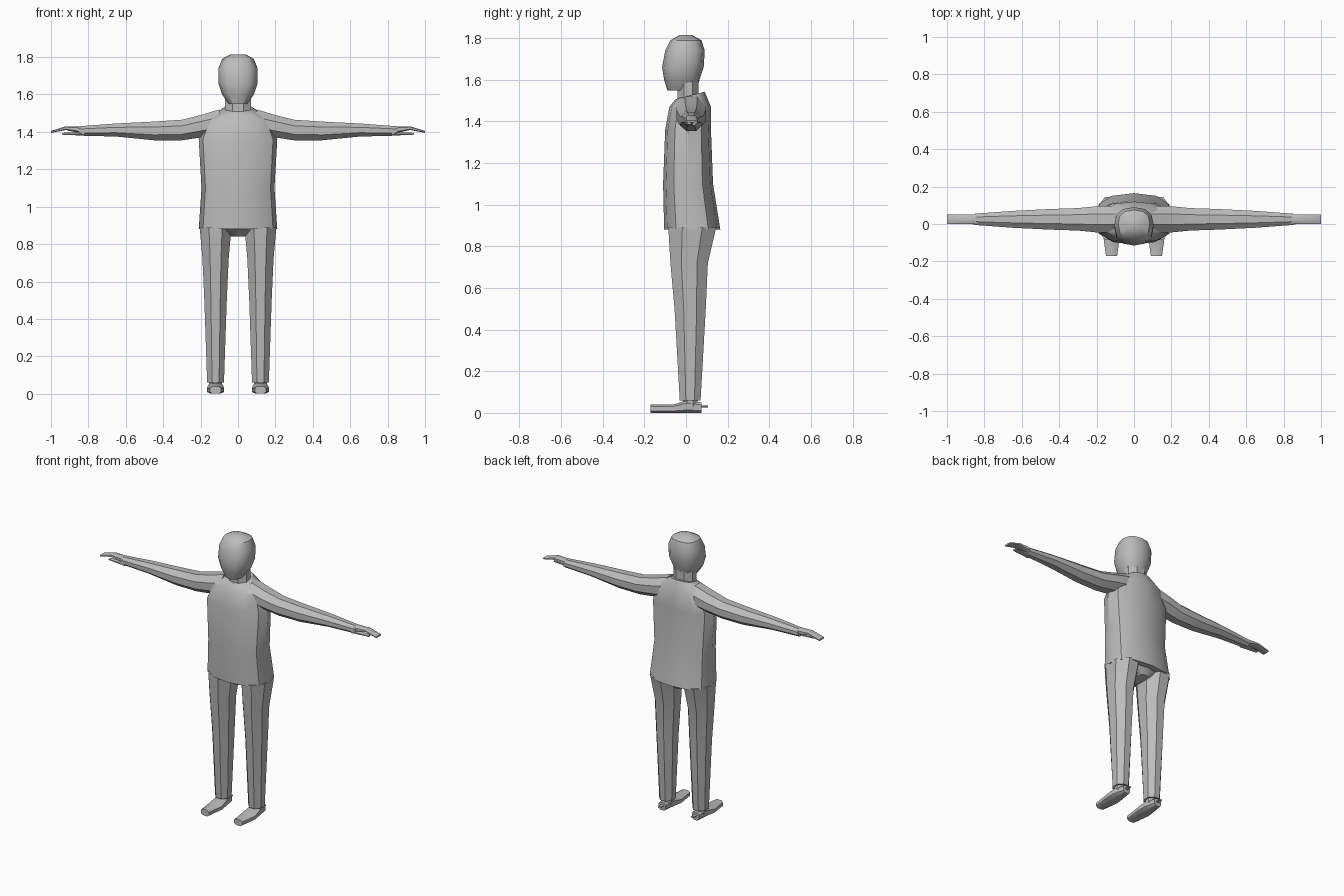
import bpy, bmesh, math

cube = bpy.data.objects.get("Cube")
if cube:
    bpy.data.objects.remove(cube)

grey = bpy.data.materials.new("plain grey")
grey.use_nodes = True
grey.diffuse_color = (0.5, 0.5, 0.5, 1)
grey.node_tree.nodes["Principled BSDF"].inputs["Base Color"].default_value = grey.diffuse_color


def section(sides, turn, power):
    """Rounded polygon that fills the square from -1 to 1."""
    angles = [math.tau * (i + turn) / sides for i in range(sides)]
    widest = max(math.cos(angle) for angle in angles)

    def swell(value):
        return math.copysign(abs(value / widest) ** power, value)

    return [(swell(math.cos(angle)), swell(math.sin(angle))) for angle in angles]


rounded = section(12, 0, 0.8)
octagon = section(8, 0.5, 1)
boxy = section(8, 0.5, 0.7)

# How a position along each axis and its two cross directions become x, y, z
place = {
    "X": lambda along, across, other: (along, across, other),
    "Y": lambda along, across, other: (across, along, other),
    "Z": lambda along, across, other: (across, other, along),
}


def loft(name, axis, outline, rings, middle=0, lean=0, paired=False):
    """Skin rings of (position, half width, depth centre, half depth).
    The last ring leans by its depth; paired parts repeat on the other side."""
    bm = bmesh.new()
    loops = []
    for position, half_width, centre, half_depth in rings:
        loop = []
        for u, v in outline:
            across = middle + u * half_width
            depth = centre + v * half_depth
            is_last = len(loops) == len(rings) - 1
            along = position + lean * depth * is_last
            loop.append(bm.verts.new(place[axis](along, across, depth)))
        loops.append(loop)
    for lower, upper in zip(loops, loops[1:]):
        for i in range(len(outline)):
            before = i - 1
            bm.faces.new((lower[before], lower[i], upper[i], upper[before]))
    bm.faces.new(loops[0])
    bm.faces.new(loops[-1])
    bmesh.ops.recalc_face_normals(bm, faces=bm.faces)

    mesh = bpy.data.meshes.new(name)
    bm.to_mesh(mesh)
    bm.free()
    mesh.materials.append(grey)
    part = bpy.data.objects.new(name, mesh)
    bpy.context.collection.objects.link(part)
    bpy.ops.object.select_all(action="DESELECT")
    part.select_set(True)
    bpy.context.view_layer.objects.active = part
    bpy.ops.object.shade_smooth_by_angle(angle=math.radians(35))
    if paired:
        part.modifiers.new("Mirror", "MIRROR")


# Head, narrowing to a forward chin, on a short neck
loft("head", "Z", rounded, [
    (1.55, 0.05, -0.02, 0.07),
    (1.6, 0.085, -0.02, 0.085),
    (1.66, 0.105, -0.015, 0.1),
    (1.74, 0.105, -0.005, 0.095),
    (1.79, 0.085, 0, 0.075),
    (1.815, 0.04, 0, 0.03),
])
loft("neck", "Z", octagon, [
    (1.48, 0.07, 0.01, 0.05),
    (1.6, 0.07, 0.01, 0.05),
])

# Jacket, flared at the back hem, with a collar rising to the back
loft("jacket", "Z", rounded, [
    (0.88, 0.21, 0.03, 0.135),
    (1.1, 0.195, 0.01, 0.12),
    (1.36, 0.21, 0.01, 0.11),
    (1.47, 0.17, 0.02, 0.1),
    (1.52, 0.08, 0.02, 0.07),
], lean=0.25)

# Sleeves tapering from shoulder to cuff
arm_line = 0.025
loft("sleeve", "X", octagon, [
    (0.1, 0.07, 1.45, 0.07),
    (0.2, 0.07, 1.43, 0.06),
    (0.3, 0.06, 1.41, 0.055),
    (0.45, 0.055, 1.405, 0.05),
    (0.65, 0.045, 1.41, 0.035),
    (0.85, 0.03, 1.405, 0.025),
], middle=arm_line, paired=True)

# Flat drooping hands with a separate thumb below
loft("hand", "X", boxy, [
    (0.83, 0.025, 1.41, 0.02),
    (0.92, 0.025, 1.42, 0.01),
    (1, 0.025, 1.4, 0.005),
], middle=arm_line, paired=True)
loft("thumb", "X", boxy, [
    (0.82, 0.02, 1.39, 0.01),
    (0.94, 0.01, 1.39, 0.005),
], middle=0.015, paired=True)

# Trousers: a seat wedge and two straight tapered legs
leg_line = 0.12
loft("trouser_seat", "Z", rounded, [
    (0.84, 0.04, 0.035, 0.07),
    (0.89, 0.14, 0.025, 0.11),
])
loft("trouser_leg", "Z", octagon, [
    (0.06, 0.045, 0.02, 0.05),
    (0.5, 0.06, 0.02, 0.075),
    (0.72, 0.07, 0.015, 0.09),
    (0.89, 0.085, 0.03, 0.115),
], middle=leg_line, paired=True)

# Low shoes with ankles and a small tab at the heel
loft("shoe", "Y", boxy, [
    (-0.17, 0.03, 0.02, 0.02),
    (-0.06, 0.045, 0.02, 0.02),
    (0, 0.04, 0.03, 0.03),
    (0.075, 0.025, 0.025, 0.025),
], middle=leg_line, paired=True)
loft("ankle", "Z", octagon, [
    (0.03, 0.035, 0.02, 0.035),
    (0.08, 0.035, 0.02, 0.035),
], middle=leg_line, paired=True)
loft("heel_tab", "Y", boxy, [
    (0.06, 0.01, 0.03, 0.005),
    (0.105, 0.01, 0.03, 0.005),
], middle=leg_line, paired=True)
